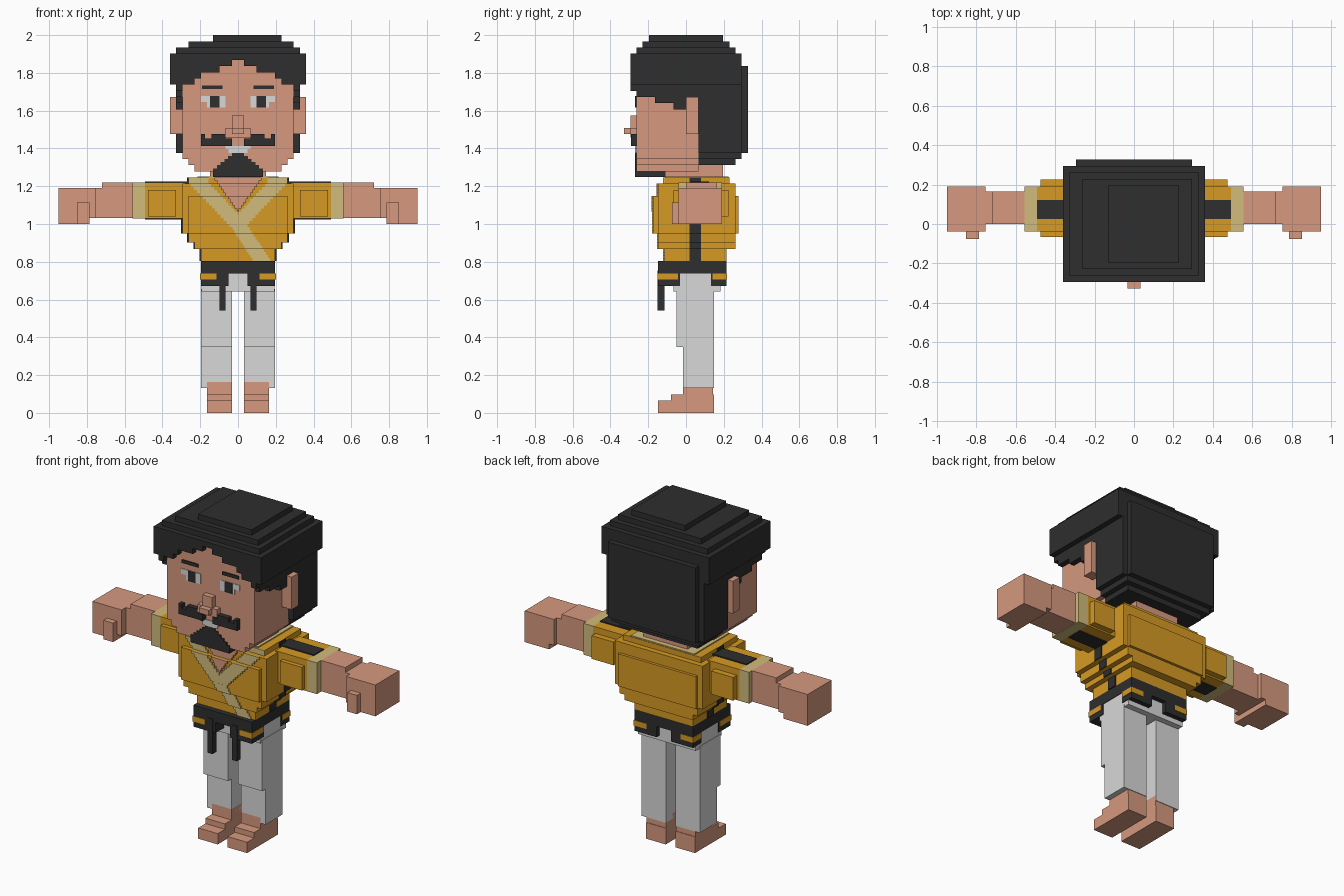
import bpy
import bmesh
from mathutils import Vector

cube = bpy.data.objects.get("Cube")
if cube:
    bpy.data.objects.remove(cube, do_unlink=True)

U = 2 / 61  # one voxel


def material(name, hexcode):
    srgb = [int(hexcode[i:i + 2], 16) / 255 for i in (0, 2, 4)]
    col = [((c + 0.055) / 1.055) ** 2.4 for c in srgb] + [1]
    m = bpy.data.materials.new(name)
    m.use_nodes = True
    m.diffuse_color = col
    m.node_tree.nodes["Principled BSDF"].inputs["Base Color"].default_value = col
    return m


skin = material("skin", "D6997E")
dark = material("charcoal", "2E2E2E")
gold = material("gold_cloth", "D69A24")
tan = material("tan_trim", "D2BC7C")
white = material("off_white", "D8D8D8")


def part(name, mat, boxes, mirror=False):
    """Object made of boxes (x0, x1, y0, y1, z0, z1) in voxels."""
    bm = bmesh.new()
    for box in boxes:
        lo, hi = Vector(box[0::2]), Vector(box[1::2])
        for side in ((1, -1) if mirror else (1,)):
            verts = bmesh.ops.create_cube(bm, size=1)["verts"]
            for v in verts:
                p = (lo + hi) / 2 + v.co * (hi - lo)
                p.x *= side
                v.co = p * U
    bmesh.ops.recalc_face_normals(bm, faces=bm.faces)
    me = bpy.data.meshes.new(name)
    bm.to_mesh(me)
    bm.free()
    me.materials.append(mat)
    ob = bpy.data.objects.new(name, me)
    bpy.context.collection.objects.link(ob)
    return ob


# Feet and legs
part("feet", skin, [(1, 5, -4.5, 4.5, 0, 2), (1, 5, -2.4, 4.5, 2, 3),
                    (1, 5, -.5, 4.4, 3, 5)], True)
part("trouser_legs", white, [(1, 6, -.5, 4.5, 4, 11), (1, 6, -1.5, 4.5, 10.6, 20)], True)
part("trouser_hips", white, [(-5.9, 5.9, -2, 5.6, 19.6, 24)])

# Belt, jacket hem and belt tails
part("belt", dark, [(-6, 6, -4.5, 6.5, 22.5, 24.5)])
part("hem", dark, [(1.5, 6, -4.5, -1, 20.5, 22.5), (1.5, 6, 4, 6.5, 20.5, 22.5)], True)
part("hem_panels", gold, [(3.5, 6.1, -4.6, -1.3, 21.5, 22.5),
                          (3.5, 6.1, 4.3, 6.6, 21.5, 22.5)], True)
part("belt_tails", dark, [(2, 3, -4.6, -3.5, 16.5, 23)], True)

# Jacket torso in tiers: half width, front, back, bottom, top
tiers = [(6, -3.5, 6.5, 24.5, 26.5), (7, -4.5, 8, 26.5, 27.5), (8, -4.5, 8, 27.5, 29),
         (9, -4.5, 8, 29, 37), (8, -5.3, 8.5, 29, 35), (8, -3.5, 7, 37, 38)]
part("jacket", gold, [(-h, h, f, b, z0, z1) for h, f, b, z0, z1 in tiers])
part("side_stripes", dark, [(h, h + .2, .6, 2.4, z0, z1)
                            for h, f, b, z0, z1 in tiers if h != 8 or z0 != 29], True)


def front(z):
    return min(f for h, f, b, z0, z1 in tiers if z0 <= z < z1)


# Crossed collar, wrap band and bare chest, row by row
collar, band, chest = [], [], []
z = 24.5
while z < 38:
    mid, f = z + .25, front(z)
    if mid > 29:
        w = min(8, (mid - 28.8) * .95)
        inner = max(0, (mid - 32.5) * .72)
        collar.append((max(inner, w - 3.2), w, f - .2, f, z, z + .5))
        if inner:
            chest.append((-inner, inner, f - .25, f, z, z + .5))
    if mid < 30.5:
        c = (30.5 - mid) * .65
        band.append((c - 1.4, min(c + 1.4, 6), f - .22, f, z, z + .5))
    z += .5
part("collar", tan, collar, True)
part("wrap_band", tan, band)
part("bare_chest", skin, chest)
part("collar_top", tan, [(-6.5, 6.5, -3.4, 6.9, 38, 38.2)])
part("neck", skin, [(-4.5, 4.5, -3.4, 6, 37, 40)])

# Arms
part("sleeves", gold, [(8.5, 15, -1.2, 5.8, 31.4, 37.2), (10, 14.5, -2, 6.9, 31.7, 36)], True)
part("sleeve_stripes", dark, [(9, 15, .8, 3.7, 37.2, 37.4), (9, 15, .8, 3.7, 31.2, 31.4),
                              (8, 9, .8, 3.7, 37, 37.4)], True)
part("cuffs", tan, [(15, 17, -1.2, 5.8, 31.4, 37.2)], True)
part("forearms", skin, [(17, 22, 0, 5, 31.5, 37.2), (22, 23, 0, 5, 31.5, 36.3)], True)
part("hands", skin, [(23, 29, -1.2, 5.8, 31.5, 36.3), (24, 29, -1.2, 5.8, 30.5, 32),
                     (24, 26, -2.3, -1.2, 30.5, 34)], True)

# Head
part("head", skin, [(-9, 9, -8, 2, 41, 57), (-8, 8, -8, 2, 40, 41), (-7, 7, -8, 2, 39, 40)])
part("ears", skin, [(9, 11, 0, 2, 45, 51)], True)
part("nose", skin, [(-1, 1, -9, -8, 46, 48), (-2, 2, -9, -8, 44.5, 46),
                    (-1, 1, -10, -8, 45, 46)])

# Painted face
part("eye_whites", white, [(2, 5, -8.1, -8, 49.3, 51.2), (5, 6, -8.1, -8, 50.2, 51.2)], True)
part("pupils", dark, [(3, 4.5, -8.2, -8, 49.3, 51.2)], True)
part("eyebrows", dark, [(2.5, 5.8, -8.2, -8, 52.3, 52.9)], True)
part("teeth", white, [(-1.5, 1.5, -8.2, -8, 42, 42.6), (-2, 2, -8.2, -8, 42.6, 43.1)])
part("moustache", dark, [(1, 6, -8.9, -8, 43.1, 44.3), (2, 4.3, -8.9, -8, 44.3, 45),
                         (5.3, 6, -8.9, -8, 44.3, 45)], True)
beard = [(-4 + .6 * i, 4 - .6 * i, -8.2, -8, 39 + i / 2, 39.5 + i / 2) for i in range(6)]
part("beard", dark, beard + [(-4, 4, -8.2, -2, 38.1, 39)])

# Hair: stepped cap, fringe, sideburns and back
part("hair_cap", dark, [(-11, 11, -7.9, 9, 53, 58), (-11, 11, -9, 9, 57, 58),
                        (-10, 10, -8, 8, 58, 59), (-8, 9, -7, 7, 59, 60),
                        (-4, 7, -6, 6, 60, 61)])
fringe = [(0, 1, 57), (1, 3, 56), (3, 6, 55), (6, 7, 54), (7, 11, 53)]
part("fringe", dark, [(a, b, -9, -7.9, low, 58) for a, b, low in fringe], True)
burns = [(-9, -8, 52), (-8, -5, 51), (-5, -2, 50), (-2, 0, 49), (0, 2, 51)]
part("sideburns", dark, [(9, 10, a, b, low, 53) for a, b, low in burns], True)
part("back_hair", dark, [(-10, 10, 2, 9, 42, 56), (-9, 9, 2, 10, 42, 56),
                         (-9, 9, 2, 9, 41, 42), (-8, 8, 2, 8, 40, 41)])
